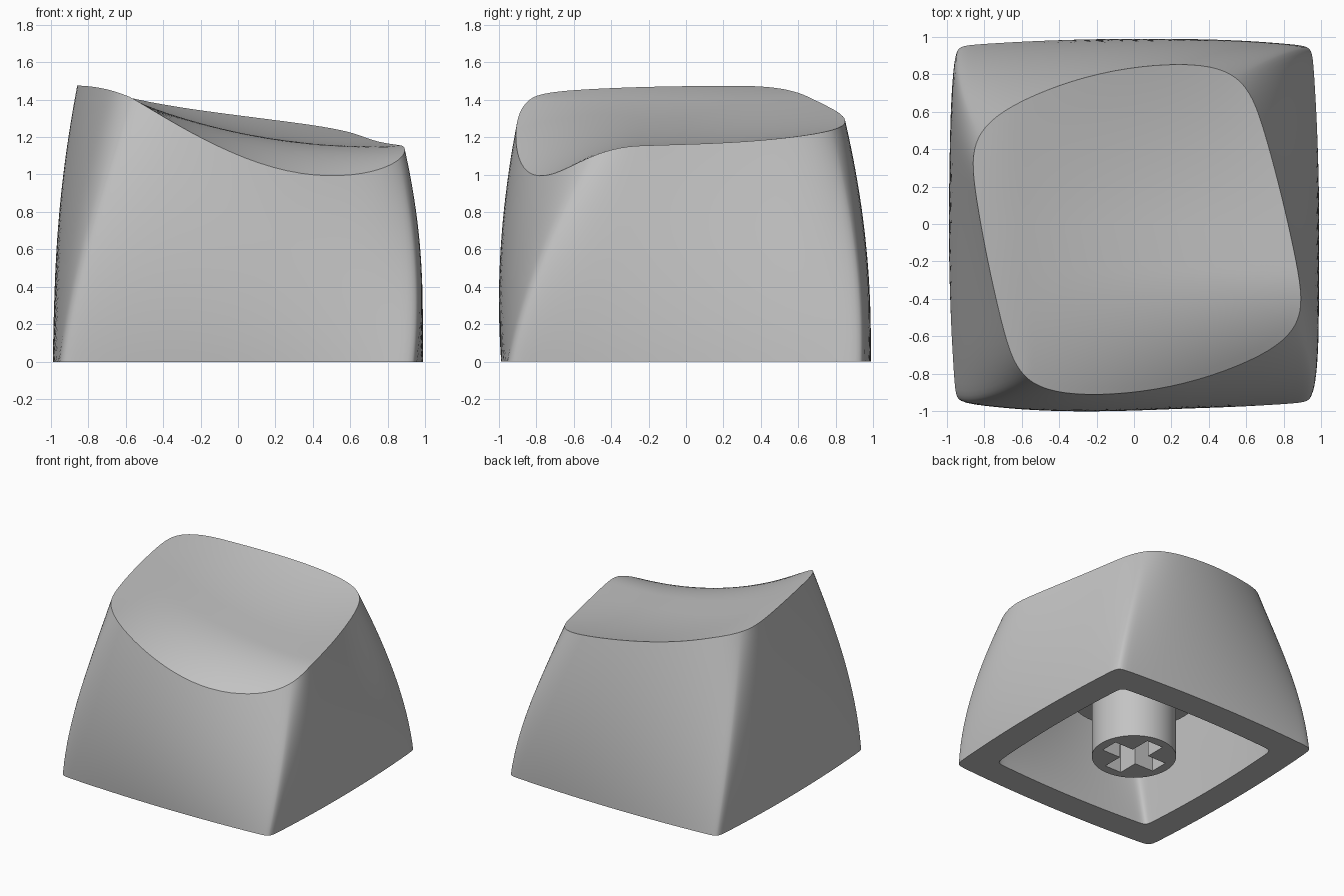
import bpy, bmesh, math
from mathutils import Vector

if "Cube" in bpy.data.objects:
    bpy.data.objects.remove(bpy.data.objects["Cube"], do_unlink=True)

SIDE = 32                      # columns on each side of the cap
COLS = 4 * SIDE

plastic = bpy.data.materials.new("grey plastic")
plastic.use_nodes = True
grey = (0.55, 0.55, 0.55, 1)
plastic.diffuse_color = grey
plastic.node_tree.nodes["Principled BSDF"].inputs["Base Color"].default_value = grey


def arc(a, b, bulge, t):
    """Point on a bulging side from a (t = -1) to b (t = 1)."""
    d = (b - a).normalized()
    return a.lerp(b, (t + 1) / 2) + Vector((d.y, -d.x)) * bulge * (1 - t * t)


def outline(corners, bulges, power):
    """Rounded four-sided loop; corners run front left, front right, back right, back left in plan."""
    c = [Vector(p) for p in corners]
    front, right, back, left = bulges
    points = []
    for i in range(COLS):
        side, k = divmod(i, SIDE)
        v = math.sin(math.pi / 2 * (2 * k / SIDE - 1))
        p = (1 + abs(v) ** power) ** (-1 / power)
        q = v * p
        for _ in range(side):
            p, q = -q, p
        u, w = (p + 1) / 2, (q + 1) / 2
        across = arc(c[3], c[0], left, -q).lerp(arc(c[1], c[2], right, q), u)
        along = arc(c[0], c[1], front, p).lerp(arc(c[2], c[3], back, -p), w)
        flat = c[0].lerp(c[1], u).lerp(c[3].lerp(c[2], u), w)
        points.append(across + along - flat)
    return points


def dish(x, y):
    """Height of the scooped top: high on one side, rolling off at the front."""
    z = 1.225 - 0.2 * x + 0.15 * x * x + 0.05 * x * y
    z -= 0.35 * max(0, -x - 0.6) ** 2
    z -= max(0, 0.29 + 0.5 * x) * max(0, -y - 0.25) ** 2
    z += 0.13 * (1 - x * x) * max(0, y) ** 2
    return z


def make_object(name, bm):
    bmesh.ops.recalc_face_normals(bm, faces=bm.faces)
    mesh = bpy.data.meshes.new(name)
    bm.to_mesh(mesh)
    bm.free()
    mesh.materials.append(plastic)
    obj = bpy.data.objects.new(name, mesh)
    bpy.context.collection.objects.link(obj)
    return obj


def cylinder(name, radius, low, high):
    bm = bmesh.new()
    bmesh.ops.create_cone(bm, cap_ends=True, segments=64,
                          radius1=radius, radius2=radius, depth=high - low)
    bmesh.ops.translate(bm, verts=bm.verts, vec=(0, 0, (low + high) / 2))
    return make_object(name, bm)


def activate(obj):
    bpy.ops.object.select_all(action='DESELECT')
    obj.select_set(True)
    bpy.context.view_layer.objects.active = obj


def smooth(obj):
    activate(obj)
    bpy.ops.object.shade_smooth_by_angle(angle=math.radians(30))


E = 0.95
base = outline([(-E, -E), (E, -E), (E, E), (-E, E)], [0.038] * 4, 40)
rim = outline([(-0.61, -0.88), (0.93, -0.56), (0.59, 0.83), (-0.89, 0.49)],
              (0.15, 0.03, 0.145, 0.03), 8)


def skin(shrink_base, shrink_rim, drop, swell, walls, rows):
    """Rings of a twisting wall followed by its scooped top."""
    rings = []
    for i in range(walls + 1):
        s = i / walls
        grow = 1 + swell * 4 * s * (1 - s)
        rings.append([(*(b * shrink_base).lerp(t * shrink_rim, s) * grow,
                       (dish(*(t * shrink_rim)) - drop) * s)
                      for b, t in zip(base, rim)])
    for i in range(1, rows):
        f = (1 - i / rows) * shrink_rim
        rings.append([(*(t * f), dish(*(t * f)) - drop) for t in rim])
    return rings


# Cap shell: cavity surface from the ceiling down, round the lip, then the outside
cavity = skin(0.77, 0.74, 0.25, 0.05, 16, 12)
outside = skin(1, 1, 0, 0.05, 28, 24)
bm = bmesh.new()
loops = [[bm.verts.new(p) for p in ring] for ring in cavity[::-1] + outside]
for a, b in zip(loops, loops[1:]):
    for i in range(COLS):
        j = (i + 1) % COLS
        bm.faces.new((a[i], a[j], b[j], b[i]))
for loop, height in ((loops[0], dish(0, 0) - 0.25), (loops[-1], dish(0, 0))):
    centre = bm.verts.new((0, 0, height))
    for i in range(COLS):
        bm.faces.new((loop[i], loop[(i + 1) % COLS], centre))
smooth(make_object("cap_shell", bm))

# Round boss under the roof and the mounting stem below it
smooth(cylinder("stem_boss", 0.49, 0.53, 1.07))
stem = cylinder("stem", 0.318, 0, 0.6)

# Cross-shaped socket cut into the stem
bm = bmesh.new()
L, W = 0.245, 0.075
cross = []
for k in range(4):
    for x, y in ((L, -W), (L, W), (W, W)):
        for _ in range(k):
            x, y = -y, x
        cross.append(bm.verts.new((x, y, -0.1)))
face = bm.faces.new(cross)
grown = bmesh.ops.extrude_face_region(bm, geom=[face])
bmesh.ops.translate(bm, vec=(0, 0, 0.6),
                    verts=[v for v in grown["geom"] if isinstance(v, bmesh.types.BMVert)])
cutter = make_object("socket_cutter", bm)
cutter.hide_render = True
socket = stem.modifiers.new("socket", 'BOOLEAN')
socket.operation = 'DIFFERENCE'
socket.solver = 'EXACT'
socket.object = cutter
activate(stem)
bpy.ops.object.modifier_apply(modifier="socket")
bpy.data.objects.remove(cutter, do_unlink=True)
smooth(stem)
